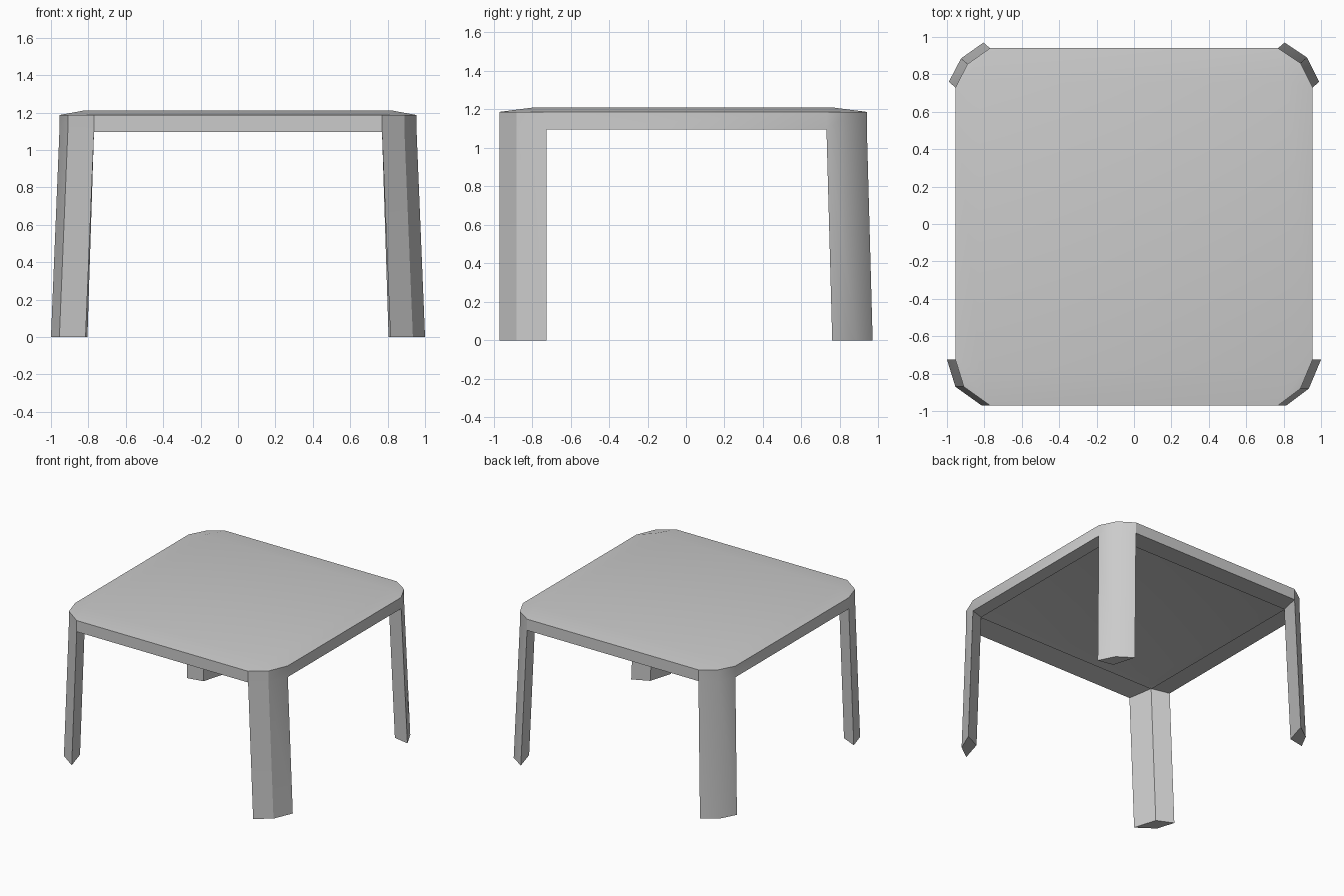
import bpy, bmesh
from mathutils import Vector

if "Cube" in bpy.data.objects:
    bpy.data.objects.remove(bpy.data.objects["Cube"])

TOP, RIM = 1.211, 1.187              # domed top: centre panel and rim heights
UNDER, UNDER_INNER = 1.096, 1.115    # underside: rim and opening heights

# Corner plans, anticlockwise: three rim points, inner point, and foot splay
corners = [
    ([(0.77, -0.97), (0.89, -0.88), (0.955, -0.725)], (0.825, -0.785), (0.045, 0)),
    ([(0.955, 0.73), (0.89, 0.86), (0.77, 0.94)], (0.825, 0.755), (0.035, 0.03)),
    ([(-0.77, 0.94), (-0.89, 0.855), (-0.955, 0.73)], (-0.825, 0.755), (-0.035, 0.03)),
    ([(-0.955, -0.725), (-0.91, -0.87), (-0.77, -0.97)], (-0.825, -0.785), (-0.045, 0)),
]

bm = bmesh.new()


def skin(z_rim, z_inner, panel):
    """One skin of the tabletop: edge strips, corner pads and optional panel."""
    rims = [[bm.verts.new((x, y, z_rim)) for x, y in rim] for rim, _, _ in corners]
    inner = [bm.verts.new((x, y, z_inner)) for _, (x, y), _ in corners]
    if panel:
        bm.faces.new(inner)
    pads = []
    for i in range(4):
        j = (i + 1) % 4
        bm.faces.new((rims[i][2], rims[j][0], inner[j], inner[i]))
        pads.append(bm.faces.new((*rims[i], inner[i])))
    return [v for rim in rims for v in rim], pads


# Slightly domed top, and an underside lip around an open middle
upper, _ = skin(RIM, TOP, True)
lower, leg_pads = skin(UNDER, UNDER_INNER, False)

# Apron around the rim
n = len(upper)
for i in range(n):
    j = (i + 1) % n
    bm.faces.new((lower[i], lower[j], upper[j], upper[i]))

# Legs grow from the corner pads and splay down to flat feet
for pad, (_, _, splay) in zip(leg_pads, corners):
    foot = bmesh.ops.extrude_face_region(bm, geom=[pad])
    verts = [g for g in foot["geom"] if isinstance(g, bmesh.types.BMVert)]
    bmesh.ops.translate(bm, verts=verts, vec=Vector((*splay, 0)))
    for v in verts:
        v.co.z = 0
    if pad.is_valid:
        bm.faces.remove(pad)

bmesh.ops.recalc_face_normals(bm, faces=bm.faces[:])
mesh = bpy.data.meshes.new("table")
bm.to_mesh(mesh)
bm.free()

table = bpy.data.objects.new("table", mesh)
bpy.context.collection.objects.link(table)
bpy.context.view_layer.objects.active = table
table.select_set(True)
bpy.ops.object.shade_smooth_by_angle(angle=0.5236)
